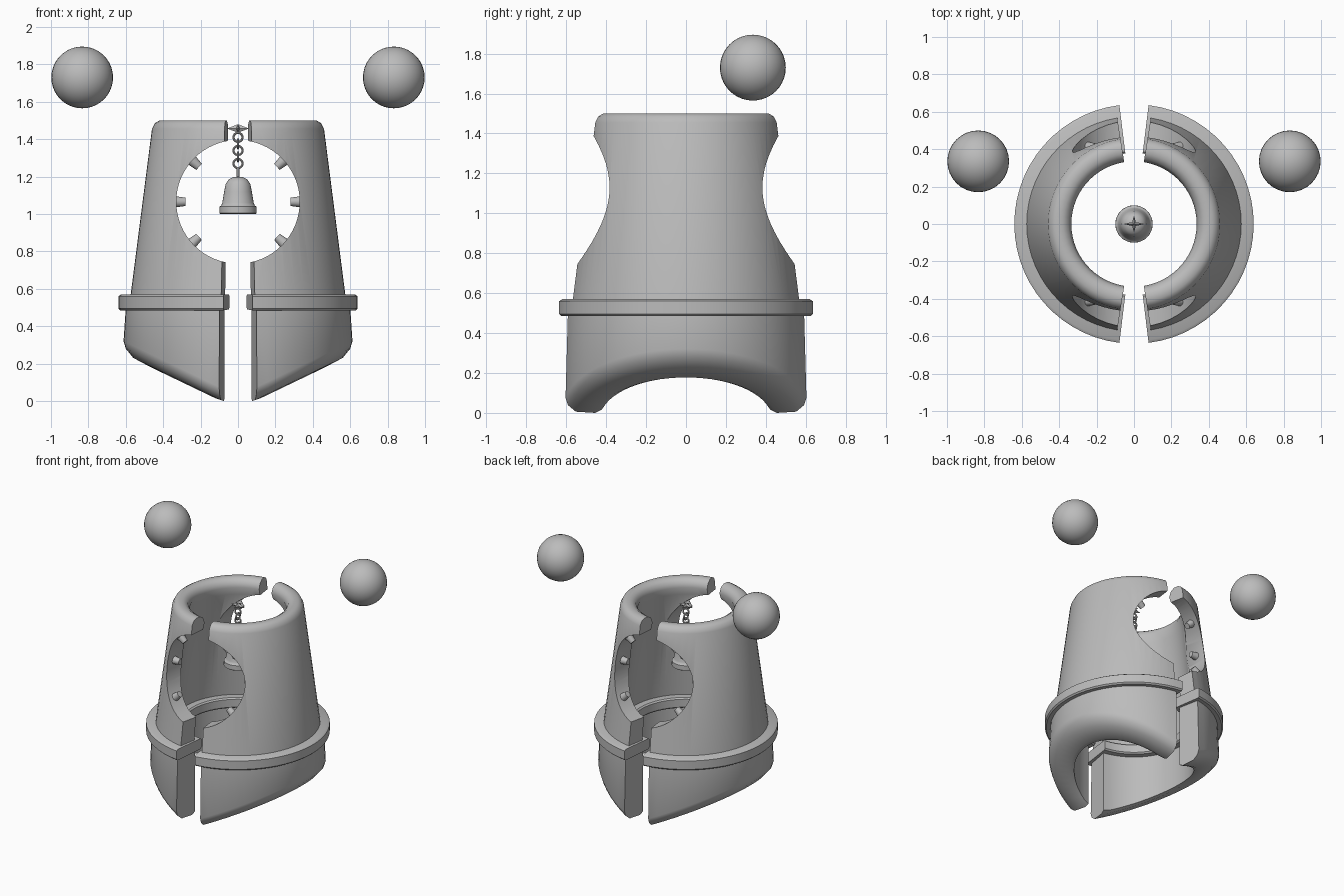
import bpy, bmesh, math
from mathutils import Vector, Matrix

if "Cube" in bpy.data.objects:
    bpy.data.objects.remove(bpy.data.objects["Cube"])

grey = bpy.data.materials.new("plain grey")
grey.diffuse_color = (0.5, 0.5, 0.5, 1)
grey.use_nodes = True
grey.node_tree.nodes["Principled BSDF"].inputs["Base Color"].default_value = grey.diffuse_color


def finish(name, bm, angle=40):
    bmesh.ops.recalc_face_normals(bm, faces=bm.faces)
    me = bpy.data.meshes.new(name)
    bm.to_mesh(me)
    bm.free()
    ob = bpy.data.objects.new(name, me)
    bpy.context.collection.objects.link(ob)
    me.materials.append(grey)
    bpy.ops.object.select_all(action='DESELECT')
    ob.select_set(True)
    bpy.context.view_layer.objects.active = ob
    bpy.ops.object.shade_smooth_by_angle(angle=math.radians(angle))
    return ob


def arc_solid(name, profile, side, gap, slope=None, n=28):
    """Half ring swept from a closed (radius, z) profile, with capped ends."""
    bm = bmesh.new()
    rings = []
    for i in range(n + 1):
        a = math.radians(-90 + gap + (180 - 2 * gap) * i / n)
        ring = []
        for r, z in profile:
            x, y = r * math.cos(a), r * math.sin(a)
            if slope and z < 0.2:
                z += slope(x)
            ring.append(bm.verts.new((side * x, y, z)))
        rings.append(ring)
    m = len(profile)
    for a, b in zip(rings, rings[1:]):
        for j in range(m):
            bm.faces.new((a[j], a[(j + 1) % m], b[(j + 1) % m], b[j]))
    bm.faces.new(rings[0])
    bm.faces.new(rings[-1])
    return finish(name, bm)


def lathe(name, profile, n=32):
    bm = bmesh.new()
    vs = [bm.verts.new((r, 0, z)) for r, z in profile]
    es = [bm.edges.new(p) for p in zip(vs, vs[1:])]
    bmesh.ops.spin(bm, geom=vs + es, cent=(0, 0, 0), axis=(0, 0, 1),
                   angle=2 * math.pi, steps=n)
    bmesh.ops.remove_doubles(bm, verts=bm.verts, dist=0.0005)
    return finish(name, bm)


# round window cutter running front to back
HOLE_Z, HOLE_R = 1.065, 0.33
bm = bmesh.new()
bmesh.ops.create_cone(bm, cap_ends=True, segments=64, radius1=HOLE_R, radius2=HOLE_R, depth=2,
                      matrix=Matrix.Translation((0, 0, HOLE_Z)) @ Matrix.Rotation(math.pi / 2, 4, 'X'))
cutter = finish("window_cutter", bm)
cutter.hide_render = True

BODY = [(0.335, 1.44), (0.35, 1.48), (0.38, 1.5), (0.42, 1.5), (0.445, 1.485), (0.46, 1.455),
        (0.575, 0.56), (0.44, 0.56), (0.355, 1.38)]
COLLAR = [(0.39, 0.49), (0.38, 0.50), (0.38, 0.56), (0.39, 0.57), (0.625, 0.57), (0.64, 0.56),
          (0.64, 0.495), (0.63, 0.485)]
SKIRT = [(0.43, 0.5), (0.60, 0.5), (0.612, 0.07), (0.60, 0.035), (0.56, 0.005), (0.46, 0.0), (0.43, 0.015)]

for side, tag in ((-1, "left"), (1, "right")):
    # tapered upper shell with the window cut away
    body = arc_solid(tag + "_shell", BODY, side, 9)
    mod = body.modifiers.new("window", 'BOOLEAN')
    mod.object = cutter
    mod.solver = 'EXACT'
    bpy.ops.object.modifier_apply(modifier=mod.name)
    bpy.ops.object.shade_smooth_by_angle(angle=math.radians(40))
    arc_solid(tag + "_collar", COLLAR, side, 7)
    # skirt with its bottom sloping up towards the outside
    arc_solid(tag + "_skirt", SKIRT, side, 9.5, lambda x: 0.48 * max(0, x - 0.09))

    # floating ball
    bm = bmesh.new()
    bmesh.ops.create_uvsphere(bm, u_segments=32, v_segments=20, radius=0.165,
                              matrix=Matrix.Translation((side * 0.833, 0.335, 1.73)))
    finish(tag + "_ball", bm)

    # small pegs pointing into the window, front and back
    for ang, y in ((-42, 0.41), (0, 0.30), (42, 0.345)):
        for fb in (-1, 1):
            d = Vector((side * math.cos(math.radians(ang)), 0, math.sin(math.radians(ang))))
            pos = Vector((0, fb * y, HOLE_Z)) + d * 0.315
            bm = bmesh.new()
            bmesh.ops.create_cone(bm, cap_ends=True, segments=16, radius1=0.022, radius2=0.032, depth=0.07,
                                  matrix=Matrix.Translation(pos) @ d.to_track_quat('Z', 'Y').to_matrix().to_4x4())
            finish(tag + "_peg", bm)

# hanging bell
lathe("bell", [(0, 1.20), (0.025, 1.197), (0.05, 1.185), (0.066, 1.16), (0.074, 1.12), (0.084, 1.06),
               (0.09, 1.045), (0.099, 1.04), (0.1, 1.005), (0.094, 1.0), (0.085, 1.0), (0.075, 1.05),
               (0.06, 1.15), (0, 1.175)])
lathe("bell_stem", [(0, 1.245), (0.007, 1.245), (0.007, 1.19), (0, 1.19)], 12)

# chain of alternating links
for i in range(5):
    bpy.ops.mesh.primitive_torus_add(
        major_radius=0.024, minor_radius=0.006, major_segments=24, minor_segments=8,
        location=(0, 0, 1.27 + 0.035 * i),
        rotation=(math.pi / 2, 0, 0 if i % 2 == 0 else math.pi / 2))
    link = bpy.context.object
    link.name = "chain_link"
    link.data.materials.append(grey)
    bpy.ops.object.shade_smooth_by_angle(angle=math.radians(40))

# four-pointed star on top of the chain
bm = bmesh.new()
top, low = bm.verts.new((0, 0, 1.48)), bm.verts.new((0, 0, 1.435))
rim = []
for i in range(8):
    a = i * math.pi / 4
    rx, ry = (0.058, 0.045) if i % 2 == 0 else (0.014, 0.014)
    rim.append(bm.verts.new((rx * math.cos(a), ry * math.sin(a), 1.457)))
for i in range(8):
    for tip in (top, low):
        bm.faces.new((rim[i], rim[(i + 1) % 8], tip))
finish("star", bm, 20)
